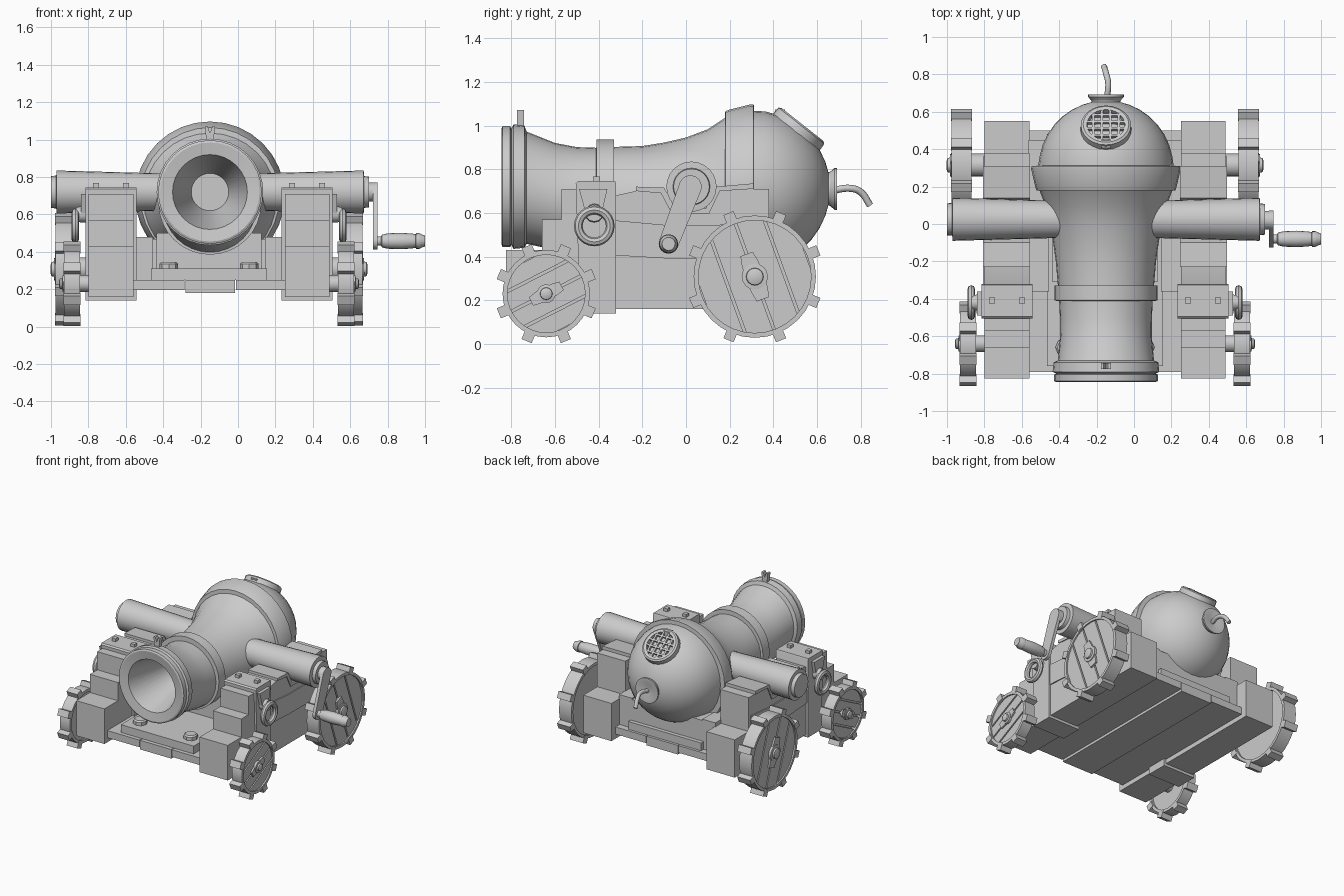
import bpy, bmesh, math
from mathutils import Vector, Matrix

if "Cube" in bpy.data.objects:
    bpy.data.objects.remove(bpy.data.objects["Cube"])

CX = -0.155  # carriage and barrel centre line


def finish(name, bm, angle=30):
    bmesh.ops.recalc_face_normals(bm, faces=bm.faces)
    me = bpy.data.meshes.new(name)
    bm.to_mesh(me)
    bm.free()
    ob = bpy.data.objects.new(name, me)
    bpy.context.collection.objects.link(ob)
    bpy.ops.object.select_all(action='DESELECT')
    ob.select_set(True)
    bpy.context.view_layer.objects.active = ob
    bpy.ops.object.shade_smooth_by_angle(angle=math.radians(angle))
    return ob


def skin(name, rings, loop=False):
    bm = bmesh.new()
    vs = [[bm.verts.new(p) for p in r] for r in rings]
    n = len(vs[0])
    for k in range(len(vs) if loop else len(vs) - 1):
        a, b = vs[k], vs[(k + 1) % len(vs)]
        for i in range(n):
            bm.faces.new((a[i], a[(i + 1) % n], b[(i + 1) % n], b[i]))
    if not loop:
        bm.faces.new(vs[0])
        bm.faces.new(vs[-1])
    return finish(name, bm)


def lathe(name, prof, origin, axis, seg=24, loop=False):
    """prof = (distance along axis, radius)"""
    q = Vector(axis).to_track_quat('Z', 'Y')
    rings = [[Vector(origin) + q @ Vector((r * math.cos(t), r * math.sin(t), d))
              for t in (2 * math.pi * i / seg for i in range(seg))] for d, r in prof]
    return skin(name, rings, loop)


def prism(name, pts, x0, x1):
    """polygon in (y, z) extruded along x"""
    return skin(name, [[Vector((x, y, z)) for y, z in pts] for x in (x0, x1)])


def box(name, centre, size, rot=None):
    bm = bmesh.new()
    m = Matrix.Translation(centre) @ (rot.to_4x4() if rot else Matrix()) @ Matrix.Diagonal((*size, 1))
    bmesh.ops.create_cube(bm, size=1, matrix=m)
    return finish(name, bm)


# Barrel: slightly sagging loft of (y, centre z, radius), bore first, round breech last
prof = [(-.45, .72, .10), (-.835, .72, .20), (-.845, .72, .265), (-.84, .72, .277), (-.805, .72, .277),
        (-.80, .72, .266), (-.79, .72, .285), (-.74, .72, .28), (-.73, .715, .257), (-.6, .675, .245),
        (-.5, .655, .246), (-.411, .648, .25), (-.41, .66, .275), (-.33, .66, .275), (-.329, .645, .257),
        (-.2, .638, .268), (-.1, .64, .282), (0, .645, .30), (.1, .658, .325), (.178, .68, .355),
        (.18, .693, .372), (.2, .695, .378), (.295, .697, .40), (.31, .70, .397), (.312, .705, .362)]
prof += [(.30 + .36 * math.sin(math.radians(a)), .71, .36 * math.cos(math.radians(a)))
         for a in (10, 20, 30, 40, 50, 60, 70, 78, 85)]
N = 32
skin("barrel", [[Vector((-.15 + r * math.cos(2 * math.pi * i / N), y, z + r * math.sin(2 * math.pi * i / N)))
                 for i in range(N)] for y, z, r in prof])

# Notched sight on the muzzle
skin("sight", [[Vector((CX + .005 + x, y, z)) for x, z in
                ((-.018, .98), (.018, .98), (.027, 1.07), (.012, 1.07), (0, 1.035), (-.012, 1.07), (-.027, 1.07))]
               for y in (-.775, -.742)])

# Breech button and fuse
lathe("breech_button", [(-.03, .07), (.01, .078), (.03, .096), (.042, .096), (.042, .07), (.03, .03)],
      (-.15, .65, .71), (0, 1, 0))
cu = bpy.data.curves.new("fuse", 'CURVE')
cu.dimensions = '3D'
cu.bevel_depth = .016
cu.bevel_resolution = 2
cu.use_fill_caps = True
sp = cu.splines.new('BEZIER')
path = [(-.147, .66, .70), (-.138, .755, .712), (-.148, .80, .695), (-.16, .843, .635)]
sp.bezier_points.add(len(path) - 1)
for bp, p in zip(sp.bezier_points, path):
    bp.co = p
    bp.handle_left_type = bp.handle_right_type = 'AUTO'
fuse = bpy.data.objects.new("fuse", cu)
bpy.context.collection.objects.link(fuse)
bpy.ops.object.select_all(action='DESELECT')
fuse.select_set(True)
bpy.context.view_layer.objects.active = fuse
bpy.ops.object.convert(target='MESH')

# Round grille on the breech
d = Vector((0, .62, .785)).normalized()
q = d.to_track_quat('Z', 'Y')
gc = Vector((-.15, .30, .71)) + d * .36
lathe("grille_ring", [(-.04, .137), (.008, .134), (.016, .122), (.014, .102), (-.04, .10)], gc, d, loop=True)
for k in (-1.5, -.5, .5, 1.5):
    L = 2 * math.sqrt(.105 ** 2 - (k * .046) ** 2)
    for horiz in (0, 1):
        off = Vector((0, k * .046, .003)) if horiz else Vector((k * .046, 0, .003))
        box("grille_bar", gc + q @ off, (L, .013, .018) if horiz else (.013, L, .018), q.to_matrix())
box("grille_latch", (-.15, .43, 1.055), (.05, .045, .035))

# Trunnions
lathe("trunnion_bar", [(-1, .085), (-.972, .088), (-.97, .115), (-.35, .098), (.04, .098),
                       (.672, .115), (.674, .085), (.70, .082)], (0, .025, .72), (1, 0, 0))

# Crank
lathe("crank_hub", [(.69, .05), (.725, .05)], (0, .02, .72), (1, 0, 0))
a, b = Vector((.02, .72)), Vector((-.08, .458))
u = (b - a).normalized()
w0 = math.atan2(u.y, u.x)
arm = [(c.x + r * math.cos(w0 + t), c.y + r * math.sin(w0 + t))
       for c, r, s in ((a, .052, math.pi), (b, .045, 0))
       for t in (s + math.radians(g) for g in range(-90, 91, 20))]
prism("crank_arm", arm, .722, .745)
lathe("crank_handle", [(.74, .025), (.765, .025), (.77, .034), (.80, .041), (.87, .044), (.93, .040), (.95, .036),
                       (.952, .042), (.97, .042), (.985, .034), (1, .03)], (0, -.08, .458), (1, 0, 0), 16)

# Bed planks, front sill and cradle block between the cheeks
for x0, x1, z0 in ((-.56, -.285, .195), (-.28, -.015, .18), (-.01, .25, .195)):
    prism("bed_plank", [(-.79, z0), (-.79, .25), (.50, .25), (.50, z0)], x0, x1)
box("bed_top", (CX, -.14, .28), (.62, 1.24, .06))
box("cradle_block", (CX, -.18, .39), (.56, .26, .22))
box("rear_transom", (CX, .27, .36), (.82, .36, .22))

cheek = [(-.825, .16), (-.825, .43), (-.66, .43), (-.66, .57), (-.57, .57), (-.57, .71), (-.32, .71), (-.32, .68),
         (-.23, .70), (-.11, .70), (-.06, .61), (.1, .61), (.15, .71), (.38, .71), (.38, .45), (.55, .45), (.55, .16)]
strap = [(-.23, .72), (-.10, .715), (-.05, .62), (.09, .62), (.14, .72), (.31, .735),
         (.31, .71), (.155, .70), (.105, .595), (-.065, .595), (-.115, .69), (-.23, .70)]


def wheel(s, cy, cz, r, o0, o1, ang, axle_r):
    X = lambda o: CX + s * o
    ax = (s, 0, 0)
    at = (X(0), cy, cz)
    lathe("wheel_rim", [(o0, r), (o1, r), (o1, r - .022), (o0, r - .022)], at, ax, 32, True)
    lathe("wheel_disc", [(o0 + .015, r - .015), (o1 - .03, r - .015)], at, ax, 32)
    ca, sa = math.cos(ang), math.sin(ang)
    turn = lambda p: (cy + p[0] * ca - p[1] * sa, cz + p[0] * sa + p[1] * ca)
    R = r - .02
    g = .006
    # planks run along local x, stacked along local y
    for v0, v1 in ((-.97 * R, -.5 * R - g), (-.5 * R + g, -g), (g, .5 * R - g), (.5 * R + g, .97 * R)):
        vv = [v0 + (v1 - v0) * i / 6 for i in range(7)]
        half = [(math.sqrt(R * R - v * v), v) for v in vv]
        pts = half + [(-x, v) for x, v in reversed(half)]
        prism("wheel_plank", [turn(p) for p in pts], X(o1 - .04), X(o1 - .01))
    for k in range(8):
        t = math.radians(22.5 + 45 * k)
        c = Vector((X((o0 + o1) / 2), cy + (r + .01) * math.cos(t), cz + (r + .01) * math.sin(t)))
        box("wheel_tooth", c, (o1 - o0 + .006, .05, .05), Matrix.Rotation(t, 3, 'X'))
    k = r / .28
    prism("hub_plate", [turn((x * k, y * k)) for x, y in ((-.11, -.03), (-.06, -.04), (.06, -.04), (.11, -.03),
          (.11, .03), (.06, .04), (-.06, .04), (-.11, .03))], X(o1 - .02), X(o1 + .003))
    lathe("hub", [(o1 - .02, .06 * k), (o1 + .008, .06 * k), (o1 + .01, .04 * k), (o1 + .022, .038 * k),
                  (o1 + .028, .02 * k)], at, ax, 16)
    lathe("axle", [(.5, axle_r), (o0 + .03, axle_r)], at, ax, 16)


for s in (-1, 1):
    X = lambda o: CX + s * o
    prism("cheek", cheek, X(.405), X(.645))
    prism("trunnion_strap", strap, X(.40), X(.652))
    # Bowed side plank, let into the cheek
    prism("side_plank", [(-.32, .565), (-.1, .545), (.15, .545), (.36, .565), (.36, .405), (.15, .392), (-.1, .392),
                         (-.32, .405)], X(.6), X(.653))
    # Inner bed rail
    prism("bed_rail", [(-.36, .2), (-.36, .48), (.45, .48), (.45, .2)], X(.30), X(.41))
    # Front iron plate with square bolts
    prism("front_plate", [(-.485, .14), (-.505, .735), (-.495, .745), (-.325, .745), (-.32, .735), (-.32, .14)],
          X(.388), X(.66))
    for o in (.445, .605):
        box("plate_bolt", (X(o), -.41, .75), (.032, .032, .035))
    # Shackle ring and hanger
    prism("shackle_hanger", [(-.49, .71), (-.36, .71), (-.385, .60), (-.46, .60)], X(.64), X(.685))
    lathe("shackle_boss", [(.65, .045), (.71, .04)], (X(0), -.42, .60), (s, 0, 0), 12)
    tube = [(.715 + .02 * math.cos(t), .073 + .02 * math.sin(t)) for t in (math.pi * i / 4 for i in range(8))]
    lathe("shackle_ring", tube, (X(0), -.42, .54), (s, 0, 0), 24, True)
    # Bed bolts near the front
    lathe("bed_bolt", [(.30, .05), (.335, .05), (.345, .04)], (X(.215), -.66, 0), (0, 0, 1), 8)
    wheel(s, .315, .308, .28, .715, .82, math.radians(-70), .062)
    wheel(s, -.64, .23, .20, .69, .775, math.radians(27), .045)
